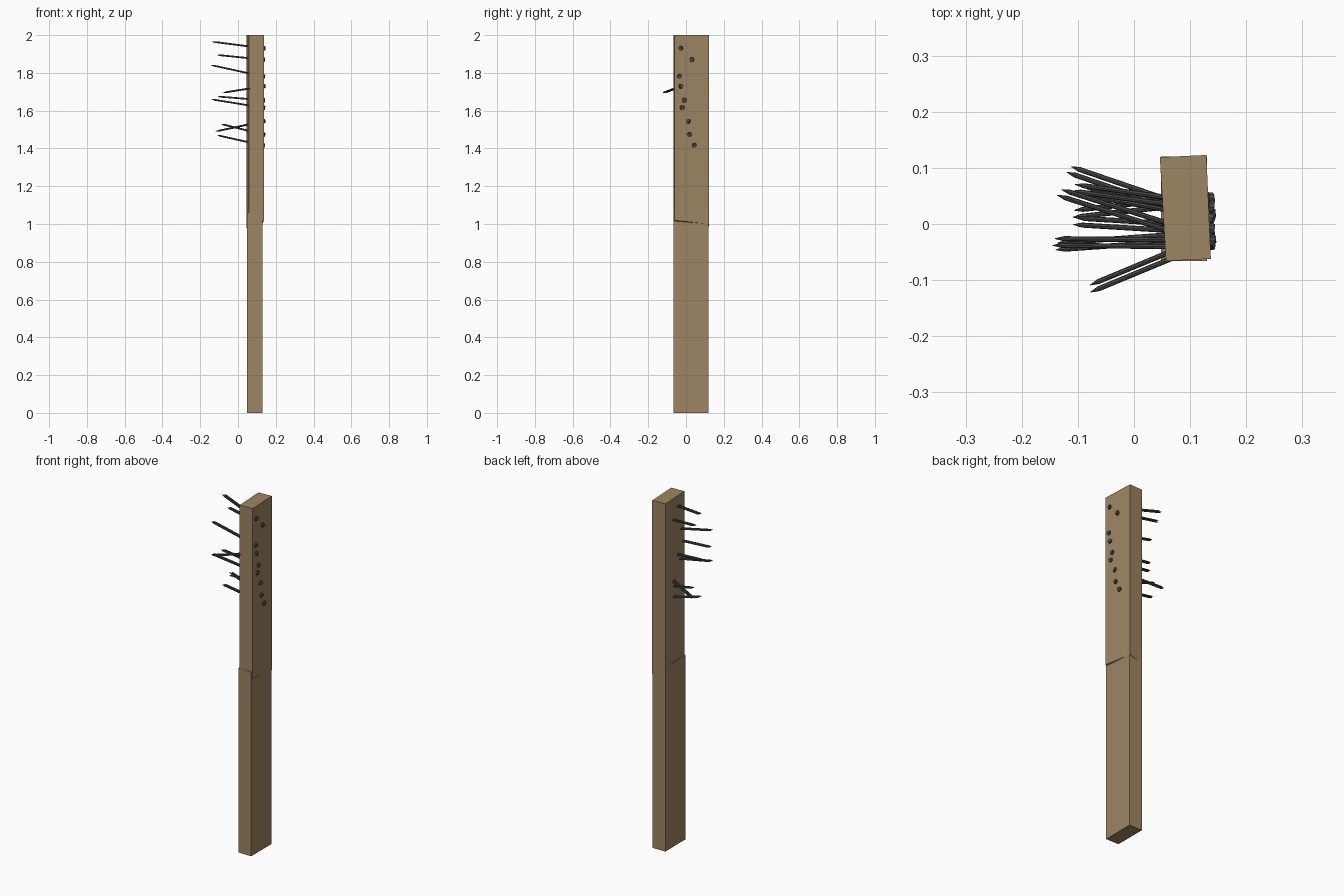
import bpy, bmesh, math
from mathutils import Vector, Matrix

if "Cube" in bpy.data.objects:
    bpy.data.objects.remove(bpy.data.objects["Cube"])


def material(name, rgb):
    m = bpy.data.materials.new(name)
    m.diffuse_color = (*rgb, 1.0)
    m.use_nodes = True
    m.node_tree.nodes["Principled BSDF"].inputs["Base Color"].default_value = m.diffuse_color
    return m


wood = material("plank wood", (0.34, 0.235, 0.125))
iron = material("dark iron", (0.07, 0.07, 0.068))


def finish(bm, name, mat):
    bmesh.ops.recalc_face_normals(bm, faces=bm.faces)
    me = bpy.data.meshes.new(name)
    bm.to_mesh(me)
    bm.free()
    me.materials.append(mat)
    ob = bpy.data.objects.new(name, me)
    bpy.context.collection.objects.link(ob)
    return ob


def plank(name, corners, bottoms, top):
    """Four-sided post from plan corners, with a bottom height per corner."""
    bm = bmesh.new()
    lo = [bm.verts.new((x, y, b)) for (x, y), b in zip(corners, bottoms)]
    hi = [bm.verts.new((x, y, top)) for x, y in corners]
    bm.faces.new(lo)
    bm.faces.new(hi)
    for i in range(4):
        j = (i + 1) % 4
        bm.faces.new((lo[i], lo[j], hi[j], hi[i]))
    return finish(bm, name, wood)


# Lower plank, and the slightly twisted upper plank with an uneven lower end
plank("lower_plank", [(0.048, -0.066), (0.13, -0.066), (0.13, 0.12), (0.048, 0.12)],
      [0, 0, 0, 0], 1.06)
plank("upper_plank", [(0.057, -0.066), (0.137, -0.062), (0.129, 0.123), (0.046, 0.119)],
      [0.97, 1.02, 1.0, 0.98], 2.0)


def cone(bm, a, b, r1, r2, sides=8):
    d = b - a
    rot = d.to_track_quat('Z', 'Y').to_matrix().to_4x4()
    bmesh.ops.create_cone(bm, cap_ends=True, segments=sides, radius1=r1, radius2=r2,
                          depth=d.length, matrix=Matrix.Translation((a + b) / 2) @ rot)


def nail(index, head, tip):
    """Nail with a flat round head and a twin pointed shaft."""
    head, tip = Vector(head), Vector(tip)
    d = (tip - head).normalized()
    side = d.cross(Vector((0, 0, 1))).normalized() * 0.006
    bm = bmesh.new()
    cone(bm, head - d * 0.004, head + d * 0.006, 0.011, 0.013, 10)
    for s in (-1, 1):
        end = tip + side * s - d * (0.004 if s > 0 else 0)
        neck = end - d * 0.016
        cone(bm, head + side * s, neck, 0.0048, 0.0045)
        cone(bm, neck, end, 0.0045, 0.0005)
    finish(bm, f"nail_{index}", iron)


# Nails: head (y, z) on the right face, tip (x, y, z) on the left
nails = [
    ((-0.030, 1.93), (-0.135, 0.057, 1.965)),
    ((0.030, 1.87), (-0.110, 0.065, 1.895)),
    ((-0.035, 1.78), (-0.145, -0.032, 1.842)),
    ((-0.025, 1.73), (-0.080, -0.116, 1.695)),
    ((-0.010, 1.655), (-0.108, 0.005, 1.675)),
    ((-0.020, 1.615), (-0.140, -0.040, 1.66)),
    ((0.010, 1.545), (-0.118, 0.098, 1.49)),
    ((0.017, 1.472), (-0.090, 0.058, 1.53)),
    ((0.045, 1.415), (-0.110, 0.018, 1.47)),
]
for i, ((hy, hz), tip) in enumerate(nails, 1):
    nail(i, (0.139 - 0.03 * max(hy, 0), hy, hz), tip)
